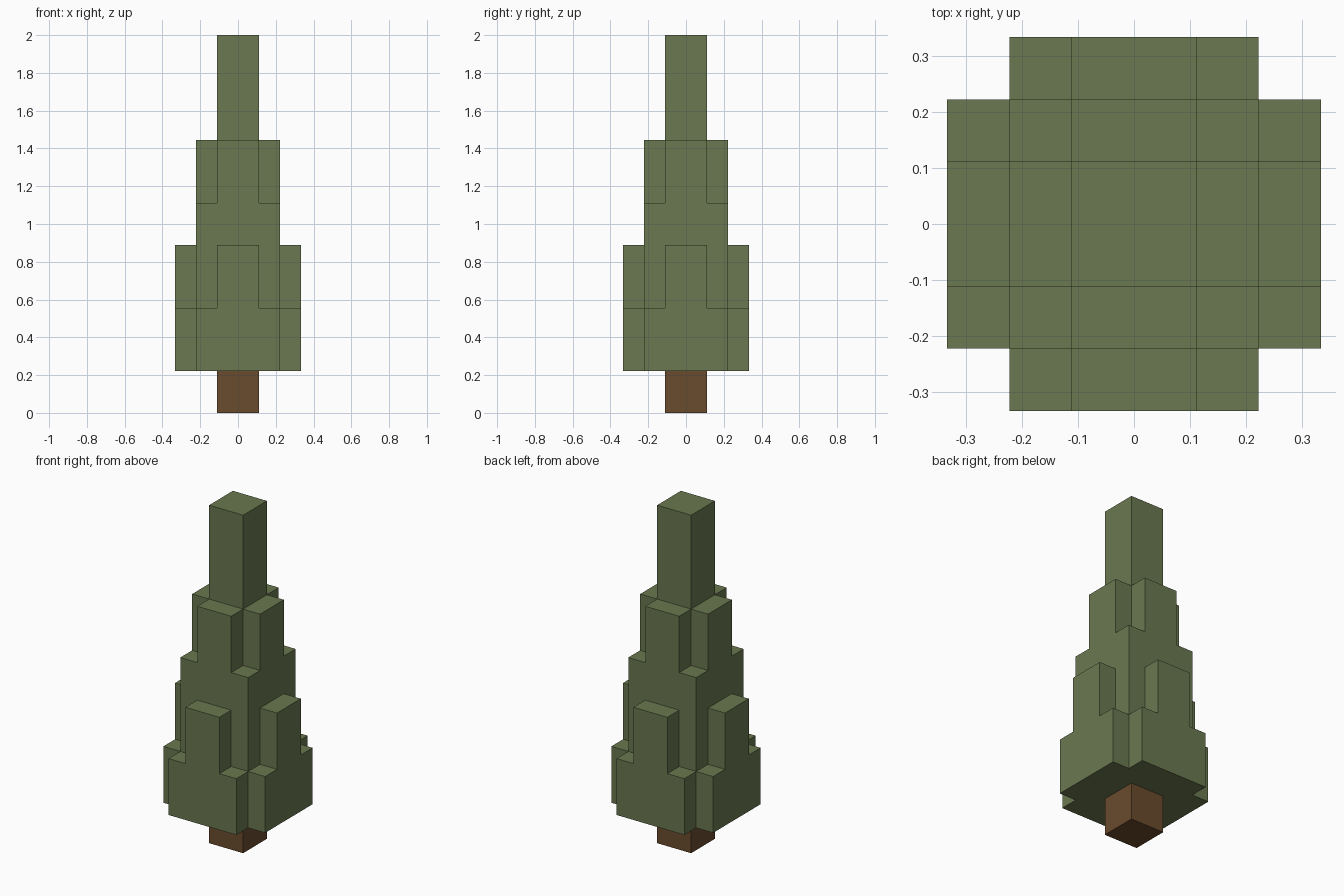
import bpy, bmesh, math
from mathutils import Vector

if "Cube" in bpy.data.objects:
    bpy.data.objects.remove(bpy.data.objects["Cube"], do_unlink=True)

U = 1 / 9  # edge length of one block


def material(name, rgb):
    m = bpy.data.materials.new(name)
    m.use_nodes = True
    m.diffuse_color = (*rgb, 1)
    bsdf = next(n for n in m.node_tree.nodes if n.type == 'BSDF_PRINCIPLED')
    bsdf.inputs["Base Color"].default_value = (*rgb, 1)
    bsdf.inputs["Roughness"].default_value = 0.9
    return m


def blocks(name, cells, mat):
    """One closed shell around a set of unit blocks, with flat areas merged."""
    bm = bmesh.new()
    for cell in cells:
        for axis in range(3):
            for side in (-1, 1):
                step = [0, 0, 0]
                step[axis] = side
                if tuple(c + s for c, s in zip(cell, step)) in cells:
                    continue
                n = Vector(step)
                a = Vector([float(i == (axis + 1) % 3) for i in range(3)])
                b = n.cross(a)
                mid = Vector(cell) + Vector((0.5, 0.5, 0.5)) + n / 2
                corners = ((-1, -1), (1, -1), (1, 1), (-1, 1))
                bm.faces.new([bm.verts.new((mid + a * s / 2 + b * t / 2) * U)
                              for s, t in corners])
    bmesh.ops.remove_doubles(bm, verts=bm.verts, dist=U / 100)
    bmesh.ops.dissolve_limit(bm, angle_limit=math.radians(1),
                             verts=bm.verts, edges=bm.edges)
    bmesh.ops.recalc_face_normals(bm, faces=bm.faces)
    me = bpy.data.meshes.new(name)
    bm.to_mesh(me)
    bm.free()
    me.materials.append(mat)
    ob = bpy.data.objects.new(name, me)
    bpy.context.collection.objects.link(ob)
    return ob


def ring(i):
    """Distance of a block from the centre line: 1, 2 or 3."""
    return i + 1 if i >= 0 else -i


leaf_green = material("leaf green", (0.144, 0.188, 0.080))
bark_brown = material("bark brown", (0.144, 0.070, 0.026))

# Trunk: two blocks wide and two high
trunk = {(x, y, z) for x in (-1, 0) for y in (-1, 0) for z in (0, 1)}
blocks("trunk", trunk, bark_brown)

# Foliage: the top of each column depends on its rings (larger, smaller)
TOPS = {(1, 1): 18, (2, 1): 13, (2, 2): 10, (3, 1): 8, (3, 2): 5, (3, 3): 2}
foliage = set()
for x in range(-3, 3):
    for y in range(-3, 3):
        rings = tuple(sorted((ring(x), ring(y)), reverse=True))
        foliage |= {(x, y, z) for z in range(2, TOPS[rings])}
blocks("foliage", foliage, leaf_green)
